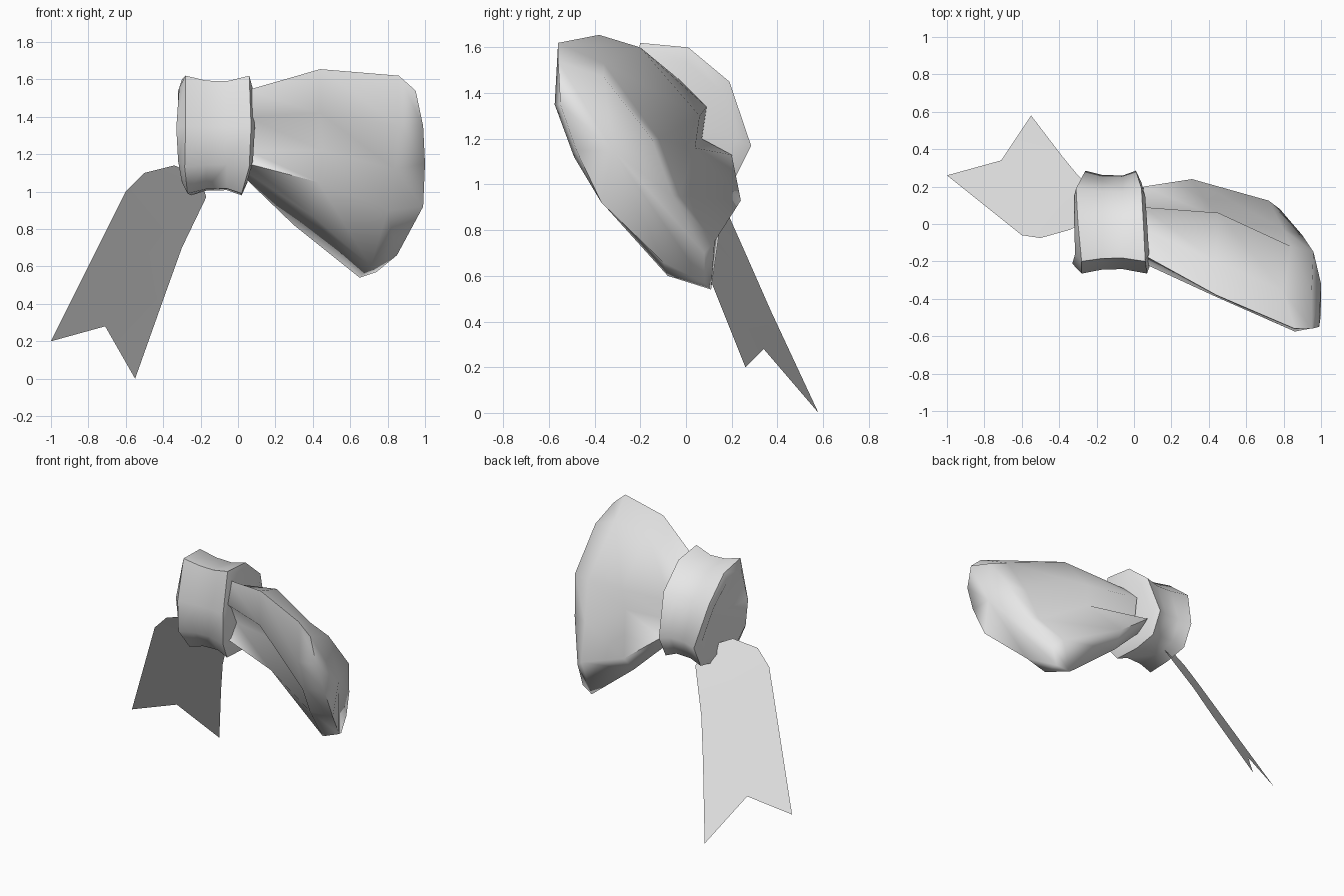
import bpy, bmesh, math
from mathutils import Vector

if "Cube" in bpy.data.objects:
    bpy.data.objects.remove(bpy.data.objects["Cube"])

mat = bpy.data.materials.new("pale grey fabric")
mat.diffuse_color = (0.8, 0.8, 0.8, 1)
mat.use_nodes = True
mat.node_tree.nodes["Principled BSDF"].inputs["Base Color"].default_value = mat.diffuse_color


def make(name, bm, angle):
    me = bpy.data.meshes.new(name)
    bm.to_mesh(me)
    bm.free()
    me.materials.append(mat)
    ob = bpy.data.objects.new(name, me)
    bpy.context.collection.objects.link(ob)
    bpy.ops.object.select_all(action='DESELECT')
    bpy.context.view_layer.objects.active = ob
    ob.select_set(True)
    bpy.ops.object.shade_smooth_by_angle(angle=math.radians(angle))
    return ob


def loft(name, rings, start=None, end=None, angle=40):
    """Skin a list of point rings, closing ends with a centre point."""
    bm = bmesh.new()
    vr = [[bm.verts.new(p) for p in r] for r in rings]
    n = len(vr[0])
    for a, b in zip(vr, vr[1:]):
        for i in range(n):
            j = (i + 1) % n
            bm.faces.new((a[i], a[j], b[j], b[i]))
    for ring, tip in ((vr[0], start), (vr[-1], end)):
        if tip:
            c = bm.verts.new(tip)
            for i in range(n):
                bm.faces.new((ring[i], ring[(i + 1) % n], c))
    bmesh.ops.recalc_face_normals(bm, faces=bm.faces)
    return make(name, bm, angle)


# Knot: one cross-section swept along x, pinched in the middle, wavy dished ends
section = [(-.20, 1.62), (.01, 1.60), (.19, 1.45), (.285, 1.17), (.21, 1.02),
           (.05, .98), (-.15, .99), (-.25, 1.13), (-.265, 1.35)]
rim_left = [-.28, -.30, -.31, -.26, -.26, -.25, -.27, -.285, -.28]
lip_left = [-.315, -.32, -.32, -.28, -.275, -.275, -.30, -.32, -.33]
rim_right = [.06, .05, .04, .01, .01, .02, .02, .06, .07]
lip_right = [.08, .07, .06, .04, .04, .05, .05, .08, .09]
mid = Vector((0, 1.29))


def knot_ring(xs, s):
    return [(x, *(mid + (Vector(p) - mid) * s)) for x, p in zip(xs, section)]


knot = [knot_ring(lip_left, .80), knot_ring(rim_left, 1), knot_ring([-.17] * 9, .92),
        knot_ring([-.06] * 9, .91), knot_ring(rim_right, 1), knot_ring(lip_right, .78)]
loft("knot", knot, (-.22, 0, 1.29), (.03, 0, 1.29), 50)

# Loop: folded rings from the knot out to the rounded fold
loop = [
    [(.04, -.16, 1.54), (.05, -.21, 1.40), (.05, -.09, 1.22), (.05, -.20, 1.15),
     (.05, -.04, 1.10), (.04, .09, 1.07), (.05, .20, 1.13), (.05, .07, 1.20),
     (.05, .09, 1.34), (.05, -.03, 1.46)],
    [(.44, -.38, 1.655), (.44, -.39, 1.42), (.45, -.18, 1.22), (.43, -.25, 1.05),
     (.40, .05, .87), (.30, .15, .82), (.31, .24, .93), (.44, .04, 1.16),
     (.45, .06, 1.30), (.44, -.20, 1.60)],
    [(.86, -.56, 1.62), (.86, -.575, 1.35), (.84, -.49, 1.12), (.80, -.35, .90),
     (.71, -.08, .60), (.65, .11, .54), (.72, .125, .75), (.80, -.03, .95),
     (.84, -.12, 1.20), (.80, -.36, 1.53)],
    [(.95, -.56, 1.54), (.99, -.55, 1.35), (1.0, -.48, 1.15), (.99, -.37, .92),
     (.85, -.10, .66), (.74, .08, .57), (.78, .08, .70), (.90, -.06, .95),
     (.96, -.15, 1.20), (.95, -.36, 1.47)],
]
loft("loop", loop, None, (1.0, -.32, 1.15), 85)

# Ribbon tail: thin sheet of paired edge points, notched at the end
left = [(-.34, -.03, 1.14), (-.50, -.075, 1.10), (-.60, -.06, 1.0),
        (-.80, .10, .60), (-1.0, .26, .20)]
right = [(-.20, .05, 1.08), (-.17, .14, .97), (-.30, .26, .70),
         (-.39, .37, .45), (-.55, .58, 0)]
bm = bmesh.new()
lv = [bm.verts.new(p) for p in left]
rv = [bm.verts.new(p) for p in right]
notch = bm.verts.new((-.71, .34, .28))
for i in range(3):
    bm.faces.new((lv[i], rv[i], rv[i + 1], lv[i + 1]))
bm.faces.new((lv[3], rv[3], notch))
bm.faces.new((lv[3], notch, lv[4]))
bm.faces.new((rv[3], rv[4], notch))
make("ribbon_tail", bm, 60)
